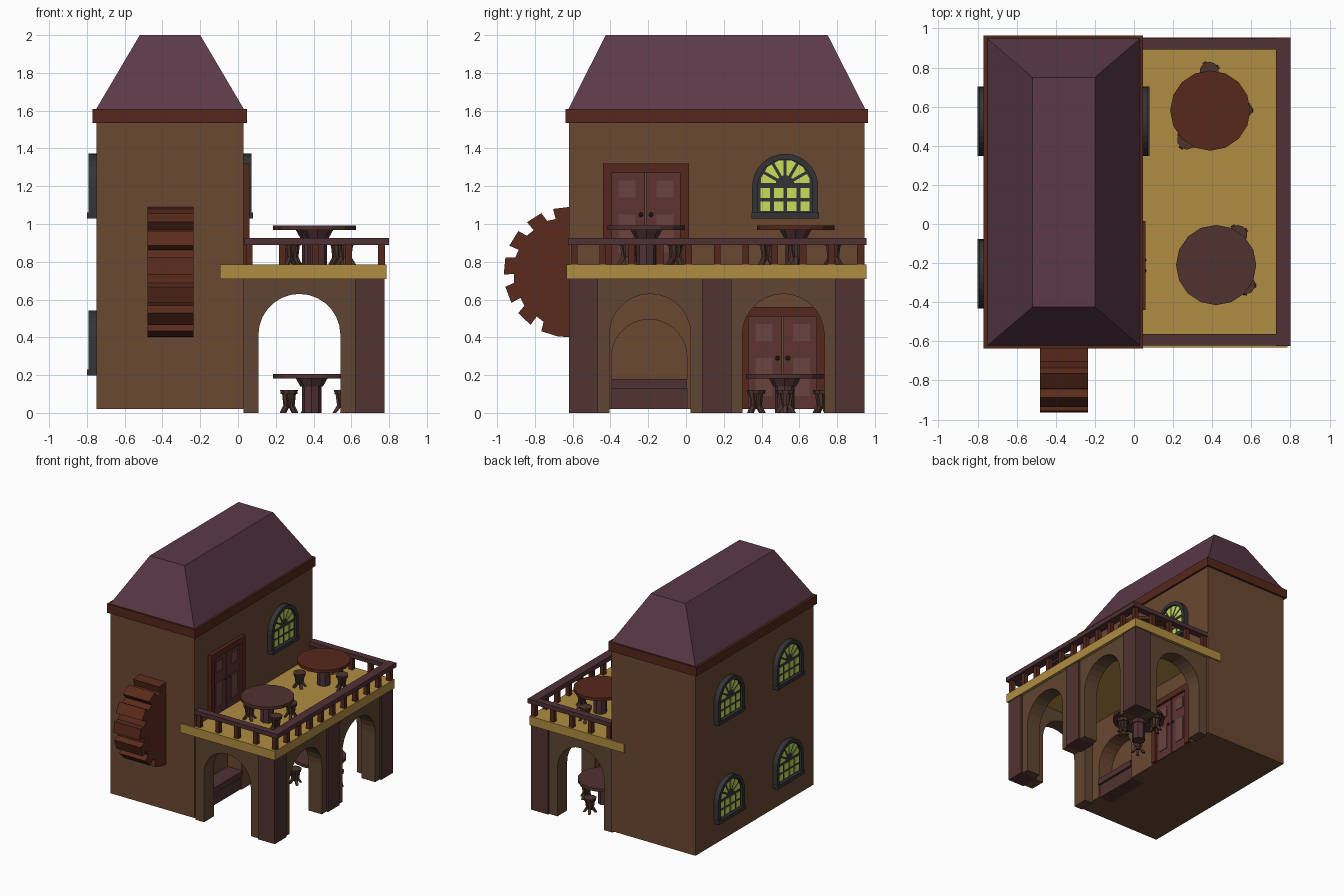
import bpy, bmesh
from math import sin, cos, pi, radians
from mathutils import Matrix

if "Cube" in bpy.data.objects:
    bpy.data.objects.remove(bpy.data.objects["Cube"])

COL = dict(wall="6b4832", trim="55271b", roof="5b3a48", pillar="513331", arch="5f4532",
           deck="b08d42", rail="4f3135", door="5c3331", panel="6b4440", iron="343436",
           glass="c9dd5c", red="57281b", plum="503230", wheel="5a2b1c", stool="4d342c")


def mat(key):
    m = bpy.data.materials.get(key)
    if not m:
        m = bpy.data.materials.new(key)
        c = [int(COL[key][i:i + 2], 16) / 255 for i in (0, 2, 4)]
        m.diffuse_color = [((v + .055) / 1.055) ** 2.4 for v in c] + [1]
        m.use_nodes = True
        m.node_tree.nodes["Principled BSDF"].inputs["Base Color"].default_value = m.diffuse_color
    return m


def emit(name, bm, color):
    bmesh.ops.recalc_face_normals(bm, faces=bm.faces)
    me = bpy.data.meshes.new(name)
    bm.to_mesh(me)
    bm.free()
    ob = bpy.data.objects.new(name, me)
    bpy.context.collection.objects.link(ob)
    me.materials.append(mat(color))
    return ob


def loft(bm, loops, cyclic=False):
    rows = [[bm.verts.new(p) for p in l] for l in loops]
    n = len(rows[0])
    for k in range(len(rows) if cyclic else len(rows) - 1):
        a, b = rows[k], rows[(k + 1) % len(rows)]
        for i in range(n):
            j = (i + 1) % n
            bm.faces.new((a[i], a[j], b[j], b[i]))
    if not cyclic:
        bm.faces.new(rows[0])
        bm.faces.new(rows[-1])


def prism(bm, pts, w0, w1, f):
    loft(bm, [[f(u, v, w) for u, v in pts] for w in (w0, w1)])


def rect(x0, x1, y0, y1):
    return [(x0, y0), (x1, y0), (x1, y1), (x0, y1)]


XY = lambda u, v, w: (u, v, w)
XZ = lambda u, v, w: (u, w, v)
YZ = lambda u, v, w: (w, u, v)


def box(name, x0, x1, y0, y1, z0, z1, color):
    bm = bmesh.new()
    prism(bm, rect(x0, x1, y0, y1), z0, z1, XY)
    return emit(name, bm, color)


def cone(bm, x, y, z0, z1, r0, r1, n):
    bmesh.ops.create_cone(bm, cap_ends=True, segments=n, radius1=r0, radius2=r1, depth=z1 - z0,
                          matrix=Matrix.Translation((x, y, (z0 + z1) / 2)))


def arc(c, z, r, n=14):
    return [(c + r * cos(pi * i / n), z + r * sin(pi * i / n)) for i in range(n + 1)]


# House body with an arched alcove
body = box("house_wall", -.75, .03, -.62, .945, .02, 1.55, "wall")
bm = bmesh.new()
prism(bm, [(-.395, -.1), (.005, -.1)] + arc(-.195, .295, .2), -.10, .2, YZ)
cutter = emit("alcove_cutter", bm, "wall")
cutter.hide_render = True
cutter.hide_viewport = True
cutter.display_type = 'WIRE'
mod = body.modifiers.new("alcove", 'BOOLEAN')
mod.object, mod.operation, mod.solver = cutter, 'DIFFERENCE', 'EXACT'
box("bench_base", -.1, .02, -.395, .005, .02, .13, "pillar")
box("bench_seat", -.1, .04, -.395, .005, .13, .18, "rail")

# Roof and eave
box("eave", -.77, .047, -.637, .963, 1.535, 1.61, "trim")
bm = bmesh.new()
loft(bm, [[(x, y, 1.61) for x, y in rect(-.75, .03, -.622, .948)],
          [(x, y, 2.0) for x, y in rect(-.52, -.20, -.425, .75)]])
emit("roof", bm, "roof")

# Water wheel, half showing outside the wall
pts = []
for k in range(-3, 4):
    a = k * 26 - 2
    for deg, r in ((a, .29), (a, .345), (a + 15, .345), (a + 17, .295)):
        t = radians(min(deg, 90))
        pts.append((-.62 - r * cos(t), .745 + r * sin(t)))
pts = [(-.61, .40)] + pts[1:] + [(-.61, 1.04)]
bm = bmesh.new()
prism(bm, pts, -.48, -.235, YZ)
emit("water_wheel", bm, "wheel")

# Terrace deck, pillars and arches
box("terrace_deck", -.095, .785, -.632, .955, .71, .785, "deck")
for y in (-.62, .085, .79):
    box("pillar", .62, .775, y, y + .155, 0, .71, "pillar")


def arch_wall(name, u0, u1, o0, o1, w0, w1, f):
    r = (o1 - o0) / 2
    prof = [(u0, 0), (u0, .71), (u1, .71), (u1, 0), (o1, 0)] + arc((o0 + o1) / 2, .63 - r, r) + [(o0, 0)]
    bm = bmesh.new()
    prism(bm, prof, w0, w1, f)
    emit(name, bm, "arch")


arch_wall("front_arch", .03, .62, .108, .542, -.605, -.475, XZ)
arch_wall("back_arch", .03, .62, .108, .542, .80, .93, XZ)
arch_wall("side_arch_1", -.465, .085, -.405, .025, .635, .76, YZ)
arch_wall("side_arch_2", .24, .79, .298, .732, .635, .76, YZ)

# Railings and balusters
box("side_rail", .725, .80, -.625, .955, .89, .927, "rail")
for name, y in (("front_rail", -.592), ("back_rail", .922)):
    box(name, .035, .725, y - .029, y + .029, .89, .925, "rail")
bm = bmesh.new()
spots = [(.76, -.592 + .1514 * i) for i in range(11)]
spots += [(.06 + .175 * i, y) for i in range(4) for y in (-.592, .922)]
for x, y in spots:
    prism(bm, rect(x - .018, x + .018, y - .018, y + .018), .78, .895, XY)
emit("balusters", bm, "trim")


# Double doors on the right wall
def door(yc, z):
    x, h = .03, .54
    bm = bmesh.new()
    prism(bm, [(yc - .228, z), (yc - .228, z + h), (yc + .228, z + h), (yc + .228, z), (yc + .18, z),
               (yc + .18, z + h - .05), (yc - .18, z + h - .05), (yc - .18, z)], x - .01, x + .03, YZ)
    emit("door_frame", bm, "trim")
    leaf, pan, knob = bmesh.new(), bmesh.new(), bmesh.new()
    for s in (-1, 1):
        a, b = sorted((yc + s * .004, yc + s * .18))
        prism(leaf, rect(a, b, z, z + h - .05), x - .01, x + .012, YZ)
        a, b = sorted((yc + s * .055, yc + s * .145))
        prism(pan, rect(a, b, z + .36, z + .45), x, x + .018, YZ)
        prism(pan, rect(a, b, z + .07, z + .27), x, x + .018, YZ)
        bmesh.ops.create_icosphere(knob, subdivisions=1, radius=.013,
                                   matrix=Matrix.Translation((x + .022, yc + s * .027, z + .27)))
    emit("door_leaves", leaf, "door")
    emit("door_panels", pan, "panel")
    emit("door_knobs", knob, "iron")


door(-.212, .78)
door(.512, .02)


# Arched windows: rim, back plate, sill and panes
def window(yc, z, f):
    outline = lambda r, b: [(yc - r, z + b), (yc + r, z + b)] + arc(yc, z + .167, r)
    outer, inner = outline(.175, 0), outline(.145, .03)
    bm = bmesh.new()
    loft(bm, [[f(u, v, w) for u, v in l] for l, w in
              ((outer, -.01), (outer, .042), (inner, .042), (inner, -.01))], cyclic=True)
    prism(bm, inner, -.01, .024, f)
    prism(bm, rect(yc - .178, yc + .178, z - .002, z + .03), -.01, .05, f)
    emit("window_frame", bm, "iron")
    bm = bmesh.new()
    for i in range(4):
        u = yc + (i - 1.5) * .07
        for v in (z + .038, z + .108):
            prism(bm, rect(u - .025, u + .025, v, v + .052), .02, .028, f)
    for i in range(6):
        a, d = pi * (i + .5) / 6, .2
        prism(bm, [(yc + r * cos(a + e), z + .178 + r * sin(a + e))
                   for r, e in ((.05, -.1), (.128, -d), (.133, 0), (.128, d), (.05, .1))], .02, .028, f)
    emit("window_panes", bm, "glass")


window(.525, 1.03, lambda u, v, w: (.03 + w, u, v))
for yc in (.525, -.255):
    for z in (.20, 1.03):
        window(yc, z, lambda u, v, w: (-.75 - w, u, v))


# Round tables and their stools
def stool(x, y, z, turn):
    bm = bmesh.new()
    cone(bm, x, y, z + .1, z + .122, .046, .05, 10)
    cone(bm, x, y, z + .03, z + .1, .02, .032, 8)
    leg = [(.012, .1), (.038, .1), (.03, .04), (.054, 0), (.036, 0), (.012, .03)]
    for i in range(4):
        c, s = cos(turn + i * pi / 2), sin(turn + i * pi / 2)
        prism(bm, leg, -.01, .01, lambda u, v, w: (x + u * c - w * s, y + u * s + w * c, z + v))
    emit("stool", bm, "stool")


def table(x, y, z, color, stools):
    bm = bmesh.new()
    cone(bm, x, y, z + .182, z + .207, .205, .205, 16)
    emit("table_top", bm, color)
    bm = bmesh.new()
    cone(bm, x, y, z, z + .14, .052, .052, 8)
    cone(bm, x, y, z + .14, z + .185, .06, .085, 8)
    emit("table_stem", bm, "rail")
    for i, (dx, dy) in enumerate(stools):
        stool(x + dx, y + dy, z, .5 + i)


trio = [(-.005, .2), (.165, .005), (-.12, -.15)]
table(.39, .58, .785, "red", trio)
table(.42, -.21, .785, "plum", [(.11, .155), (.15, -.1), (-.13, -.05)])
table(.39, .522, 0, "plum", trio)
